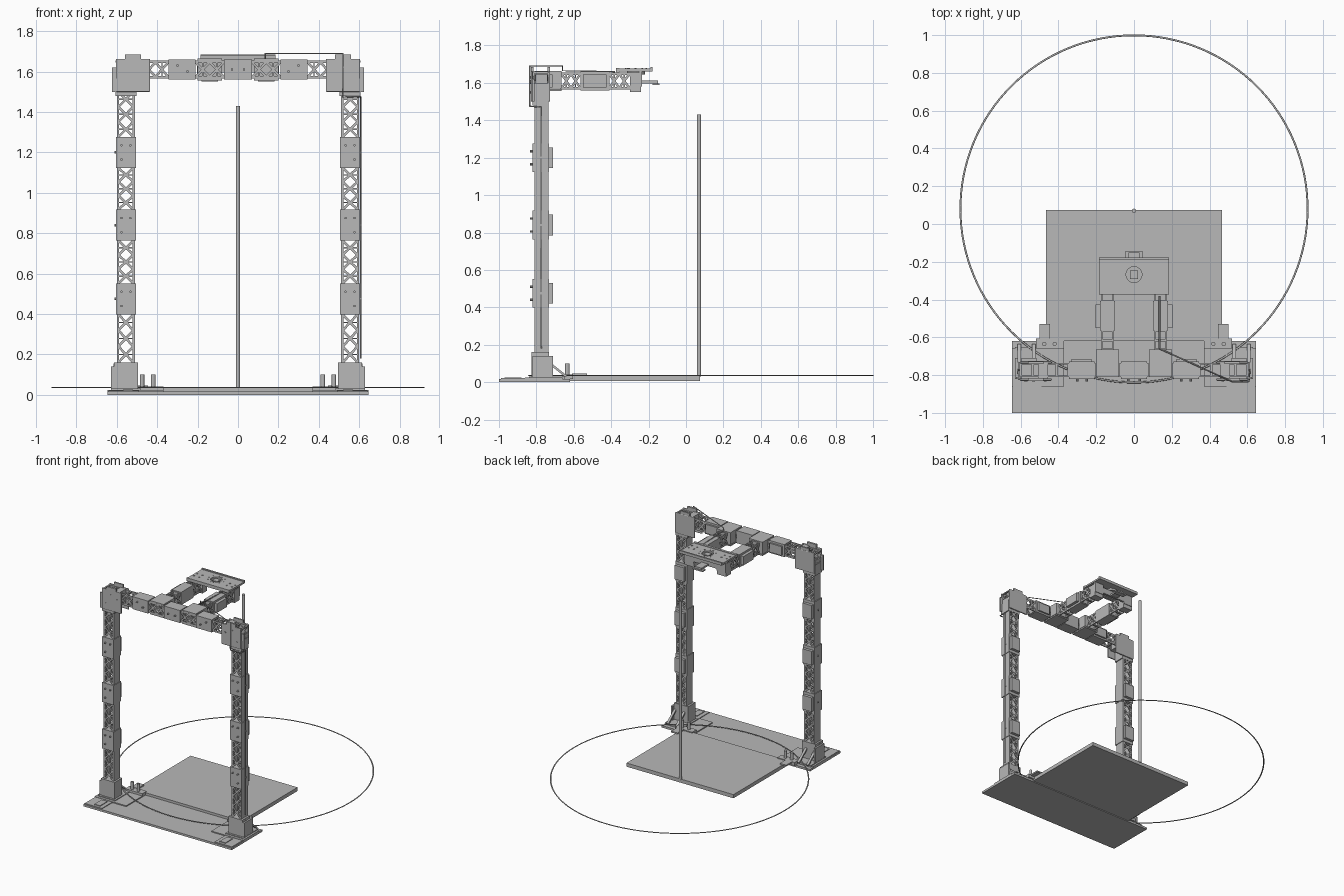
import bpy, bmesh, math
from mathutils import Vector, Matrix

if "Cube" in bpy.data.objects:
    bpy.data.objects.remove(bpy.data.objects["Cube"])

GREY = (0.48, 0.48, 0.48, 1)
mat = bpy.data.materials.new("plain grey")
mat.use_nodes = True
mat.diffuse_color = GREY
mat.node_tree.nodes["Principled BSDF"].inputs["Base Color"].default_value = GREY


def finish(name, bm, mirror=False, bevel=0):
    bmesh.ops.recalc_face_normals(bm, faces=bm.faces)
    me = bpy.data.meshes.new(name)
    bm.to_mesh(me)
    bm.free()
    me.materials.append(mat)
    ob = bpy.data.objects.new(name, me)
    bpy.context.collection.objects.link(ob)
    if bevel:
        mod = ob.modifiers.new("bevel", 'BEVEL')
        mod.width, mod.segments = bevel, 2
    if mirror:
        ob.modifiers.new("mirror", 'MIRROR')
    return ob


def box(bm, x0, x1, y0, y1, z0, z1):
    size = Matrix.Diagonal((x1 - x0, y1 - y0, z1 - z0, 1))
    mid = Matrix.Translation(((x0 + x1) / 2, (y0 + y1) / 2, (z0 + z1) / 2))
    return bmesh.ops.create_cube(bm, size=1, matrix=mid @ size)["verts"]


def bar(bm, p, q, width, thick):
    """Flat bar from p to q, its thickness along y where possible."""
    p, q = Vector(p), Vector(q)
    d = (q - p).normalized()
    side = d.cross(Vector((0, 1, 0)))
    side = side.normalized() if side.length > 0.1 else Vector((1, 0, 0))
    rot = Matrix((side, d.cross(side), d)).transposed().to_4x4()
    size = Matrix.Diagonal((width, thick, (q - p).length, 1))
    bmesh.ops.create_cube(bm, size=1, matrix=Matrix.Translation((p + q) / 2) @ rot @ size)


def rod(bm, p, q, r, n=12):
    p, q = Vector(p), Vector(q)
    rot = (q - p).to_track_quat('Z', 'Y').to_matrix().to_4x4()
    bmesh.ops.create_cone(bm, segments=n, radius1=r, radius2=r, depth=(q - p).length,
                          cap_ends=True, matrix=Matrix.Translation((p + q) / 2) @ rot)


def parts(name, boxes, mirror=True, bevel=0):
    bm = bmesh.new()
    for b in boxes:
        box(bm, *b)
    return finish(name, bm, mirror, bevel)


# Lattice girder along local z: crossed bars front and back, plates or rungs on the sides
def truss(name, spans, w, d, place, pitch=0.073, plated=False):
    bm = bmesh.new()
    hw, hd, t = w / 2, d / 2, 0.008
    for a, b in spans:
        n = max(1, round((b - a) / pitch))
        step = (b - a) / n
        for s in (-1, 1):
            y = s * (hd - t / 2)
            for e in (-1, 1):
                bar(bm, (e * (hw - 0.006), y, a), (e * (hw - 0.006), y, b), 0.012, t)
            for i in range(n):
                z0, z1 = a + i * step, a + (i + 1) * step
                bar(bm, (-hw + 0.008, y, z0), (hw - 0.008, y, z1), 0.012, t)
                bar(bm, (hw - 0.008, y, z0), (-hw + 0.008, y, z1), 0.012, t)
                zm = (z0 + z1) / 2
                bar(bm, (-hw, y, zm), (hw, y, zm), 0.006, t * 0.7)
            x = s * (hw - 0.004)
            if plated:
                box(bm, x - 0.004, x + 0.004, -hd, hd, a, b)
            else:
                for i in range(n + 1):
                    z = a + i * step
                    box(bm, x - 0.004, x + 0.004, -hd, hd, z - 0.006, z + 0.006)
    for v in bm.verts:
        v.co = place(v.co)
    return finish(name, bm, True)


# Ground plates
parts("front_base_plate", [(-0.645, 0.645, -1, -0.62, 0, 0.016)], False)
parts("bed_panel", [(-0.465, 0.465, -0.62, 0.075, 0.006, 0.035)], False)
parts("base_corner_plates", [(0.49, 0.64, -0.99, -0.86, 0.016, 0.021),
                             (0.37, 0.645, -0.86, -0.66, 0.016, 0.024),
                             (0.52, 0.57, -0.97, -0.88, 0.021, 0.026)])
parts("bed_brackets", [(0.37, 0.52, -0.66, -0.605, 0.016, 0.042),
                       (0.445, 0.5, -0.61, -0.53, 0.034, 0.045)])
bm = bmesh.new()
for x in (0.42, 0.475):
    rod(bm, (x, -0.635, 0.03), (x, -0.635, 0.1), 0.011)
finish("bracket_pegs", bm, True)

# Thin ground ring
bpy.ops.mesh.primitive_torus_add(location=(0, 0.08, 0.036), major_radius=0.919, minor_radius=0.005,
                                 major_segments=128, minor_segments=8)
ring = bpy.context.object
ring.name = "ground_ring"
ring.data.materials.append(mat)
ring.scale.z = 0.6
bpy.ops.object.shade_smooth()

# Upright rod
bm = bmesh.new()
rod(bm, (0, 0.07, 0.03), (0, 0.07, 1.43), 0.011, 16)
finish("upright_rod", bm)

# Columns
CX, CY = 0.555, -0.773
joints = (0.475, 0.84, 1.2)
edges = [0.16] + [j + s * 0.077 for j in joints for s in (-1, 1)] + [1.5]
truss("column_lattice", list(zip(edges[::2], edges[1::2])), 0.09, 0.075,
      lambda v: Vector((v.x + CX, v.y + CY, v.z)), plated=True)
sleeves = []
for j in joints:
    sleeves.append((0.505, 0.605, -0.822, -0.732, j - 0.077, j + 0.077))
    sleeves.append((0.515, 0.595, -0.735, -0.71, j - 0.055, j + 0.055))
parts("column_sleeves", sleeves)

# Column feet with diagonal braces
parts("column_feet", [(0.495, 0.615, -0.825, -0.732, 0.016, 0.16),
                      (0.615, 0.629, -0.82, -0.71, 0.016, 0.14),
                      (0.48, 0.63, -0.84, -0.65, 0.016, 0.03)])
bm = bmesh.new()
for x in (0.53, 0.608):
    bar(bm, (x, -0.79, 0.15), (x, -0.64, 0.03), 0.018, 0.012)
finish("foot_braces", bm, True)

# Upper corners: gusset plates, sleeve and lugs
parts("corner_gussets", [(0.435, 0.605, y, y + 0.012, 1.5, 1.663) for y in (-0.83, -0.738)],
      bevel=0.005)
parts("corner_sleeves", [(0.503, 0.607, -0.822, -0.735, 1.48, 1.565),
                         (0.48, 0.56, -0.83, -0.815, 1.655, 1.685),
                         (0.48, 0.56, -0.74, -0.728, 1.655, 1.685),
                         (0.595, 0.605, -0.82, -0.735, 1.56, 1.6),
                         (0.6, 0.625, -0.82, -0.81, 1.5, 1.62),
                         (0.455, 0.505, -0.818, -0.735, 1.56, 1.66)])

# Cross beam between the columns
BZ = 1.61
truss("cross_beam_lattice", [(0.07, 0.21), (0.345, 0.6)], 0.088, 0.075,
      lambda v: Vector((v.z, v.y + CY, v.x + BZ)), pitch=0.066)
parts("cross_beam_sleeves", [(0, 0.07, -0.82, -0.728, 1.562, 1.66),
                             (0.21, 0.345, -0.82, -0.728, 1.562, 1.66),
                             (0.225, 0.33, -0.735, -0.715, 1.575, 1.645)])
parts("arm_roots", [(0.08, 0.2, -0.735, -0.665, 1.57, 1.655),
                    (0.08, 0.2, -0.81, -0.665, 1.653, 1.664),
                    (0.08, 0.2, -0.81, -0.665, 1.557, 1.567)])

# Two arms reaching back from the beam
AX = 0.14
truss("arm_lattice", [(-0.665, -0.565), (-0.41, -0.25)], 0.09, 0.07,
      lambda v: Vector((v.y + AX, v.z, v.x + BZ)), pitch=0.055)
parts("arm_sleeves", [(0.1, 0.18, -0.565, -0.408, 1.56, 1.66),
                      (0.18, 0.203, -0.55, -0.425, 1.575, 1.645),
                      (0.1, 0.18, -0.3, -0.24, 1.55, 1.65)])

# Head plate with round centre opening, made as a ring of faces joined to a rectangle
HY = -0.268
bm = bmesh.new()
n, hx, hy = 32, 0.185, 0.09
inner, outer = [], []
for i in range(n):
    a = math.tau * (i + 0.5) / n
    c, s = math.cos(a), math.sin(a)
    k = 1 / max(abs(c), abs(s))
    inner.append(bm.verts.new((c * 0.042, HY + s * 0.042, 1.662)))
    outer.append(bm.verts.new((c * k * hx, HY + s * k * hy, 1.662)))
for i in range(n):
    j = (i + 1) % n
    bm.faces.new((inner[i], inner[j], outer[j], outer[i]))
# Square the four corners of the rectangle
for v in outer:
    if abs(v.co.x) > hx * 0.8 and abs(v.co.y - HY) > hy * 0.8:
        v.co.x = math.copysign(hx, v.co.x)
        v.co.y = HY + math.copysign(hy, v.co.y - HY)
bmesh.ops.remove_doubles(bm, verts=bm.verts, dist=0.0001)
solid = bmesh.ops.extrude_face_region(bm, geom=bm.faces[:])
bmesh.ops.translate(bm, vec=(0, 0, 0.014),
                    verts=[g for g in solid["geom"] if isinstance(g, bmesh.types.BMVert)])
finish("head_plate", bm)
parts("head_plate_fittings", [(0, 0.185, -0.374, -0.355, 1.655, 1.68),
                              (0, 0.185, -0.19, -0.178, 1.674, 1.684),
                              (0, 0.045, -0.18, -0.142, 1.588, 1.598),
                              (0, 0.03, -0.24, -0.15, 1.598, 1.612),
                              (0.1, 0.18, -0.25, -0.235, 1.58, 1.664),
                              (0, 0.1, -0.25, -0.235, 1.595, 1.64),
                              (0, 0.022, HY - 0.022, HY + 0.022, 1.645, 1.672)])
bm = bmesh.new()
rod(bm, (0, HY, 1.645), (0, HY, 1.66), 0.048, 24)
finish("head_hub", bm)

# Bolt heads on sleeves, gussets and head plate
bm = bmesh.new()
for x, z in [(CX + s * 0.022, j + t * 0.035) for j in joints for s, t in ((-1, 1), (1, -1), (1, 1))] + \
            [(0.3, 1.63), (0.25, 1.6), (0.03, 1.61), (0.47, 1.6), (0.57, 1.55), (0.53, 1.63)]:
    rod(bm, (x, -0.834, z), (x, -0.815, z), 0.006, 8)
for j in joints:
    rod(bm, (0.6, CY, j), (0.612, CY, j), 0.006, 8)
for x in (0.12, 0.165):
    for y in (-0.31, -0.27):
        rod(bm, (x, y, 1.67), (x, y, 1.68), 0.006, 8)
for i in range(5):
    a = math.tau * (i - 2) / 9
    rod(bm, (math.cos(a) * 0.065, HY + math.sin(a) * 0.055, 1.67),
        (math.cos(a) * 0.065, HY + math.sin(a) * 0.055, 1.679), 0.004, 8)
finish("bolts", bm, True)

# Cable from the arm, over the corner and down the column
curve = bpy.data.curves.new("cable", 'CURVE')
curve.dimensions = '3D'
curve.bevel_depth, curve.bevel_resolution = 0.004, 1
path = [(0.135, -0.38, 1.66), (0.135, -0.66, 1.665), (0.135, -0.66, 1.69), (0.52, -0.835, 1.69),
        (0.52, -0.835, 1.475), (0.608, -0.835, 1.475), (0.608, -0.775, 1.47), (0.608, -0.775, 0.18)]
spline = curve.splines.new('POLY')
spline.points.add(len(path) - 1)
for pt, co in zip(spline.points, path):
    pt.co = (*co, 1)
curve.materials.append(mat)
bpy.context.collection.objects.link(bpy.data.objects.new("cable", curve))
